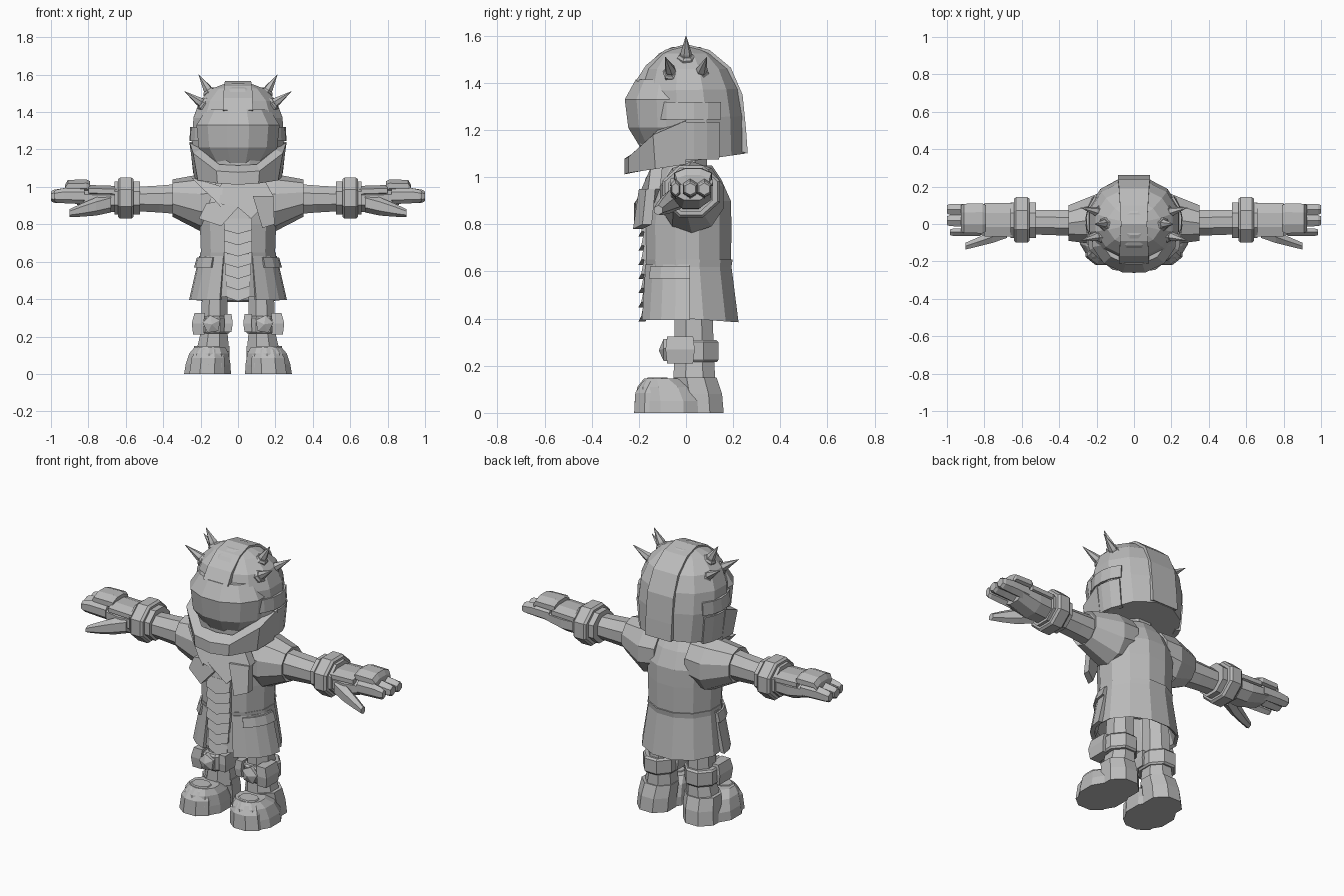
import bpy, bmesh, math
from mathutils import Vector

grey = bpy.data.materials.new("plain grey")
grey.diffuse_color = (0.5, 0.5, 0.5, 1)


def skin(name, sections, mirror=False, closed=False):
    """Bridge equal-length point loops; cap the ends unless closed on itself."""
    bm = bmesh.new()
    loops = [[bm.verts.new(p) for p in s] for s in sections]
    n = len(loops[0])
    pairs = list(zip(loops, loops[1:])) + ([(loops[-1], loops[0])] if closed else [])
    for a, b in pairs:
        for i in range(n):
            j = (i + 1) % n
            bm.faces.new((a[i], a[j], b[j], b[i]))
    if not closed:
        bm.faces.new(loops[0])
        bm.faces.new(loops[-1])
    bmesh.ops.recalc_face_normals(bm, faces=bm.faces)
    me = bpy.data.meshes.new(name)
    bm.to_mesh(me)
    bm.free()
    me.materials.append(grey)
    ob = bpy.data.objects.new(name, me)
    bpy.context.collection.objects.link(ob)
    if mirror:
        ob.modifiers.new("mirror", 'MIRROR').use_mirror_merge = False
    return ob


def loft(name, axis, rings, n=8, mirror=False, slopes=None):
    """Rings (t, c1, c2, r1, r2) along an axis; flats lie on the given radii."""
    secs = []
    for k, (t, c1, c2, r1, r2) in enumerate(rings):
        s = []
        for i in range(n):
            a = 2 * math.pi * (i + 0.5) / n
            f = 1 / math.cos(math.pi / n)
            u, v = c1 + r1 * f * math.cos(a), c2 + r2 * f * math.sin(a)
            if axis == 'x':
                s.append((t, u, v))
            else:
                s.append((u, v, t + (slopes[k] * v if slopes else 0)))
        secs.append(s)
    return skin(name, secs, mirror)


def wrap(name, a0, a1, steps, top, bottom, thick, cy):
    """Curved panel; top and bottom are (z, rx, ry), angle 0 is the side, -90 the front."""
    secs = []
    for i in range(steps + 1):
        a = math.radians(a0 + (a1 - a0) * i / steps)
        secs.append([((rx - d) * math.cos(a), cy + (ry - d) * math.sin(a), z)
                     for (z, rx, ry), d in ((top, 0), (bottom, 0), (bottom, thick), (top, thick))])
    return skin(name, secs, True)


def plate(name, pts, depth, mirror=False):
    """Flat-ish panel thickened backwards."""
    return skin(name, [pts, [(x, y + depth, z) for x, y, z in pts]], mirror)


def spike(name, base, tip, r, n=6, collar=True):
    """Cone with an optional faceted socket, mirrored to both sides."""
    base, tip = Vector(base), Vector(tip)
    d = (tip - base).normalized()
    u = d.orthogonal().normalized()
    v = d.cross(u)

    def ring(c, rad):
        return [c + rad * (u * math.cos(2 * math.pi * i / n) + v * math.sin(2 * math.pi * i / n))
                for i in range(n)]
    skin(name, [ring(base - d * .03, r), ring(base + d * .02, r), ring(tip, .001)], True)
    if collar:
        skin(name + "_socket", [ring(base - d * .04, r * 1.6), ring(base, r * 1.6),
                                ring(base + d * .01, r * 1.2)], True)


# Helmet shell, crest strip and side bands
loft("helmet", 'z', [(1.065, 0, .03, .225, .222), (1.25, 0, .025, .245, .222),
                     (1.37, 0, .015, .238, .213), (1.46, 0, .008, .205, .178),
                     (1.525, 0, 0, .14, .115), (1.552, 0, 0, .07, .06)],
     12, slopes=[.14, .04, .02, 0, 0, 0])
crest = [(-.212, 1.41, .08), (-.17, 1.475, .078), (-.09, 1.54, .075), (0, 1.565, .07),
         (.1, 1.54, .075), (.19, 1.465, .08), (.24, 1.35, .085), (.255, 1.2, .085), (.262, 1.1, .085)]
skin("helmet_crest", [[(-w, y, z), (w, y, z), (w, y * .75, 1.25 + (z - 1.25) * .85),
                       (-w, y * .75, 1.25 + (z - 1.25) * .85)] for y, z, w in crest])
wrap("helmet_side_band", -42, 34, 5, (1.32, .256, .228), (1.245, .26, .23), .03, .02)
wrap("helmet_cheek", -12, 30, 3, (1.235, .258, .236), (1.075, .24, .232), .03, .025)

# Visor and chin guard
loft("visor", 'z', [(1.12, 0, -.075, .145, .115), (1.21, 0, -.075, .21, .17), (1.33, 0, -.075, .222, .185),
                    (1.415, 0, -.075, .17, .138)], 12)
skin("chin_guard", [
    [(0, -.262, 1.012), (0, -.262, 1.078), (0, -.205, 1.115), (0, -.17, 1.03)],
    [(.11, -.245, 1.018), (.115, -.245, 1.085), (.1, -.195, 1.12), (.09, -.16, 1.035)],
    [(.215, -.13, 1.035), (.24, -.14, 1.18), (.2, -.12, 1.2), (.19, -.11, 1.045)],
    [(.235, 0, 1.055), (.26, 0, 1.24), (.21, 0, 1.245), (.2, 0, 1.06)]], True)

# Helmet spikes
spike("spike_upper", (.155, 0, 1.51), (.21, 0, 1.6), .024)
for label, s in (("front", -1), ("rear", 1)):
    spike("spike_" + label, (.19, s * .063, 1.445), (.285, s * .088, 1.51), .024)

# Torso and neck
loft("torso", 'z', [(.64, 0, .006, .198, .185), (.8, 0, .006, .204, .187), (.9, 0, .012, .21, .178),
                    (.99, 0, .01, .18, .14), (1.05, 0, .01, .12, .1)], 12)
loft("neck", 'z', [(1.03, 0, 0, .1, .09), (1.1, 0, 0, .1, .09)])

# Arms
loft("sleeve", 'x', [(.1, .025, .925, .13, .13), (.2, .025, .915, .135, .145),
                     (.35, .005, .94, .095, .095), (.34, .005, .94, .075, .08)], 10, True)
loft("arm", 'x', [(.3, .005, .935, .07, .082), (.42, .008, .935, .068, .072), (.54, .01, .935, .066, .065)],
     8, True)
loft("cuff", 'x', [(.525, .02, .94, .095, .088), (.66, .02, .94, .095, .088)], 8, True)
loft("wristband", 'x', [(.558, .022, .94, .112, .1), (.57, .022, .94, .122, .11),
                        (.63, .022, .94, .122, .11), (.642, .022, .94, .112, .1)], 8, True)

# Mitten-like hands with three fingers and a thumb
loft("palm", 'x', [(.64, .02, .93, .08, .065), (.74, .02, .93, .088, .062), (.86, .025, .945, .08, .042)],
     8, True)
loft("hand_plate", 'x', [(.65, .022, .975, .09, .03), (.8, .022, .98, .09, .03)], 8, True)
loft("knuckle_plate", 'x', [(.79, .03, 1.0, .07, .03), (.81, .03, 1.005, .08, .035),
                            (.91, .03, 1.005, .078, .032), (.925, .03, .985, .07, .025)], 8, True)
for i, (y, tip, w) in enumerate([(.078, 1.0, .03), (.018, 1.0, .031), (-.044, .985, .02)]):
    loft("finger_%d" % (i + 1), 'x', [(.82, y, .95, w, .037), (.93, y, .953, w, .035),
                                      (tip - .015, y, .95, w * .95, .03), (tip, y, .95, w * .75, .022)], 6, True)
loft("thumb", 'x', [(.68, -.03, .915, .045, .045), (.76, -.07, .895, .032, .042),
                    (.84, -.098, .875, .024, .03), (.9, -.118, .86, .018, .018)], 6, True)

# Skirt with hollow underside, wrapped hip panels and flaps
loft("skirt", 'z', [(.65, 0, .008, .202, .19), (.62, 0, .008, .202, .185), (.4, 0, .02, .232, .203),
                    (.41, 0, .02, .215, .185), (.6, 0, .008, .17, .15)], 12, slopes=[0, 0, -.07, -.07, 0])
wrap("hip_panel", -68, 2, 4, (.63, .208, .196), (.395, .262, .212), .025, .01)
wrap("hip_flap", -52, 2, 3, (.622, .22, .205), (.57, .235, .212), .025, .01)

# Overlapping scale strip down the front
for i in range(7):
    z = .83 - i * .06
    w = .075 - .005 * max(0, i - 3)
    plate("scale_%d" % (i + 1), [(-w, -.178, z), (w, -.178, z), (w, -.19, z - .06),
                                 (0, -.202, z - .082), (-w, -.19, z - .06)], .03)

# Ragged shawl on the chest
plate("shawl_left", [(-.25, -.11, 1.05), (-.08, -.17, 1.0), (-.09, -.2, .89), (-.125, -.19, .93),
                     (-.19, -.15, .99)], .04)
plate("shawl_left_tail", [(-.17, -.17, .91), (-.08, -.19, .93), (0, -.22, .89), (-.09, -.22, .79),
                          (-.21, -.16, .83)], .05)
plate("shawl_middle", [(-.09, -.15, 1.04), (.14, -.15, 1.04), (.19, -.16, .95), (.07, -.21, .83),
                       (0, -.215, .89), (-.1, -.2, .91)], .05)
plate("shawl_right", [(.08, -.2, .95), (.19, -.17, .95), (.195, -.185, .8), (.13, -.225, .78)], .04)

# Legs, knee straps and studs
loft("leg", 'z', [(.12, .135, .035, .088, .09), (.22, .128, .035, .072, .085), (.62, .12, .03, .065, .075)], 8, True)
loft("knee_strap", 'z', [(.215, .135, .03, .085, .1), (.225, .135, .03, .092, .108),
                         (.3, .135, .03, .092, .108), (.31, .135, .03, .085, .098)], 8, True)
loft("knee_side_pad", 'z', [(.21, .21, -.025, .03, .055), (.27, .215, -.025, .032, .062),
                            (.325, .205, -.025, .028, .055)], 4, True)
loft("knee_inner_pad", 'z', [(.225, .055, -.02, .02, .05), (.27, .05, -.02, .022, .055),
                             (.32, .055, -.02, .02, .05)], 4, True)
spike("knee_stud", (.14, -.075, .265), (.14, -.115, .265), .05, 5, False)

# Boots with raised toe caps
loft("boot_heel", 'z', [(0, .15, .06, .1, .1), (.08, .145, .055, .098, .098), (.15, .14, .04, .095, .09)], 8, True)
loft("boot", 'z', [(0, .163, -.06, .125, .15), (.05, .16, -.06, .12, .15), (.11, .155, -.075, .105, .125),
                   (.145, .15, -.1, .08, .075)], 10, True)
loft("toe_cap", 'z', [(0, .165, -.145, .095, .075), (.085, .16, -.145, .088, .07), (.13, .157, -.13, .068, .055),
                      (.15, .155, -.12, .052, .042)], 8, True)
